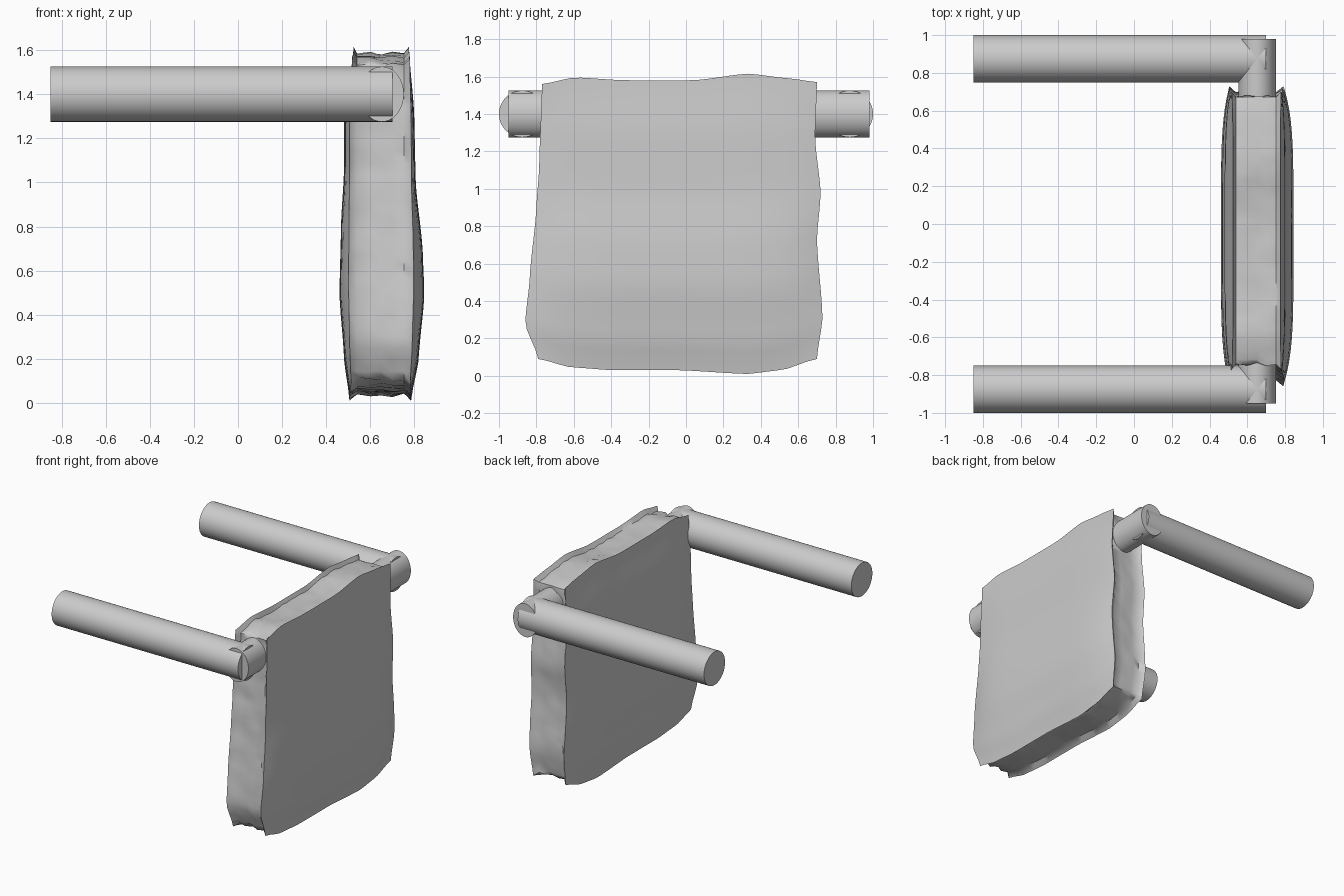
import bpy, bmesh, math, random

if "Cube" in bpy.data.objects:
    bpy.data.objects.remove(bpy.data.objects["Cube"])
random.seed(4)


def curve(points, v):
    """Smooth interpolation through (position, value) pairs."""
    for (a, p), (b, q) in zip(points, points[1:]):
        if v <= b:
            k = max(0, (v - a) / (b - a))
            k = 0.5 * k + 0.5 * k * k * (3 - 2 * k)
            return p + (q - p) * k
    return points[-1][1]


def finish(obj, angle):
    bpy.ops.object.select_all(action='DESELECT')
    bpy.context.view_layer.objects.active = obj
    obj.select_set(True)
    bpy.ops.object.shade_smooth_by_angle(angle=math.radians(angle))


def rod(name, loc, length, rotation, scale=(1, 1, 1)):
    bpy.ops.mesh.primitive_cylinder_add(vertices=48, radius=0.125, depth=length,
                                        location=loc, rotation=rotation)
    obj = bpy.context.object
    obj.name = name
    obj.scale = scale
    finish(obj, 35)


# Arm rests
for side, label in ((-1, "front"), (1, "back")):
    rod(label + "_armrest", (-0.075, side * 0.875, 1.40), 1.55, (0, math.pi / 2, 0))

# Cross bar through the cushion
rod("cross_bar", (0.652, 0.015, 1.40), 1.93, (math.pi / 2, 0, 0), (0.8, 1, 1))

# Cushion outline (t runs up, s runs along y) and face bulge
LEFT = [(0, -0.79), (0.13, -0.86), (0.3, -0.835), (0.55, -0.80), (0.7, -0.785), (1, -0.77)]
RIGHT = [(0, 0.70), (0.15, 0.73), (0.43, 0.70), (0.6, 0.72), (0.8, 0.69), (1, 0.70)]
BOTTOM = [(0, 0.09), (0.12, 0.045), (0.27, 0.03), (0.5, 0.03), (0.75, 0.01), (0.87, 0.03), (1, 0.09)]
TOP = [(0, 1.56), (0.12, 1.595), (0.3, 1.58), (0.55, 1.58), (0.75, 1.615), (0.9, 1.59), (1, 1.57)]
FACE_LO = [(0, 0.505), (0.12, 0.48), (0.3, 0.46), (0.5, 0.467), (0.65, 0.48), (0.8, 0.48), (1, 0.525)]
FACE_HI = [(0, 0.785), (0.12, 0.82), (0.3, 0.845), (0.42, 0.838), (0.63, 0.805), (0.8, 0.80), (1, 0.775)]
N = 28


def place(s, t, x, inset=0.0):
    y = curve(LEFT, t) * (1 - s) + curve(RIGHT, t) * s
    z = curve(BOTTOM, s) * (1 - t) + curve(TOP, s) * t
    return (x, y - inset * (2 * s - 1 if s in (0, 1) else 0),
            z - inset * (2 * t - 1 if t in (0, 1) else 0))


bm = bmesh.new()
sheets = []
for profile, edge in ((FACE_LO, 0.515), (FACE_HI, 0.78)):
    grid = {}
    for i in range(N + 1):
        for j in range(N + 1):
            s, t = i / N, j / N
            puff = 1 - abs(2 * s - 1) ** 5
            x = edge + (curve(profile, t) - edge) * (0.25 + 0.75 * puff)
            grid[i, j] = bm.verts.new(place(s, t, x))
    for i in range(N):
        for j in range(N):
            bm.faces.new((grid[i, j], grid[i + 1, j], grid[i + 1, j + 1], grid[i, j + 1]))
    sheets.append(grid)

# Sunken, slightly wrinkled band joining the two faces
border = ([(i, 0) for i in range(N)] + [(N, j) for j in range(N)] +
          [(N - i, N) for i in range(N)] + [(0, N - j) for j in range(N)])
rings = [[sheets[0][k] for k in border]]
for x, inset in ((0.54, 0.03), (0.60, 0.022), (0.65, 0.03), (0.70, 0.022), (0.752, 0.03)):
    rings.append([bm.verts.new(place(i / N, j / N, x, inset + random.uniform(-0.007, 0.007)))
                  for i, j in border])
rings.append([sheets[1][k] for k in border])
count = len(border)
for a, b in zip(rings, rings[1:]):
    for k in range(count):
        m = (k + 1) % count
        bm.faces.new((a[k], a[m], b[m], b[k]))
bmesh.ops.recalc_face_normals(bm, faces=bm.faces)

mesh = bpy.data.meshes.new("back_cushion")
bm.to_mesh(mesh)
bm.free()
cushion = bpy.data.objects.new("back_cushion", mesh)
bpy.context.collection.objects.link(cushion)
finish(cushion, 50)
